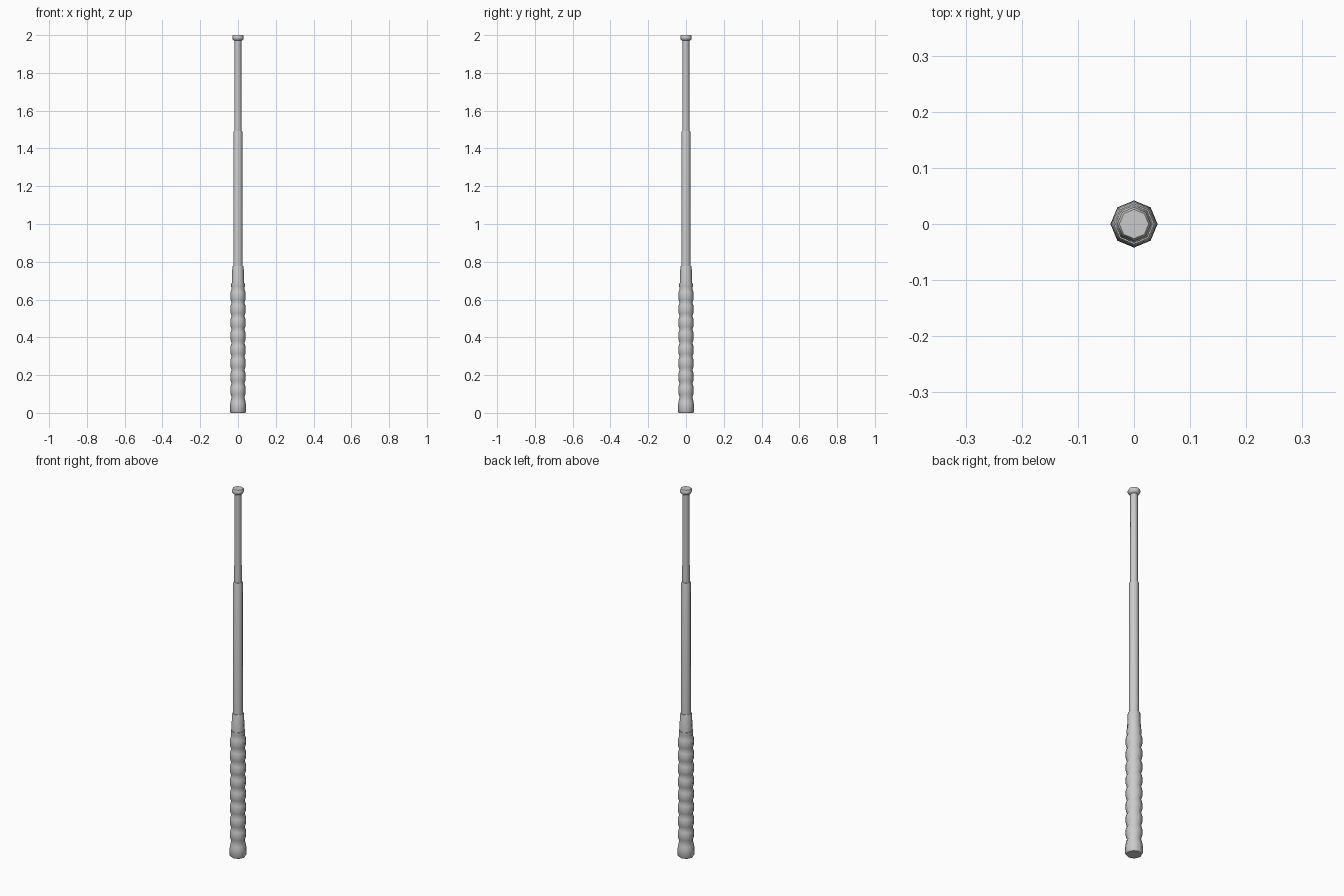
import bpy, bmesh, math

if "Cube" in bpy.data.objects:
    bpy.data.objects.remove(bpy.data.objects["Cube"])

SIDES = 8


def lathe(name, profile):
    """Turn a (radius, z) profile into a closed eight-sided solid."""
    bm = bmesh.new()
    rings = []
    for r, z in profile:
        rings.append([bm.verts.new((r * math.cos(i * math.tau / SIDES),
                                    r * math.sin(i * math.tau / SIDES), z))
                      for i in range(SIDES)])
    for a, b in zip(rings, rings[1:]):
        for i in range(SIDES):
            j = (i + 1) % SIDES
            bm.faces.new((a[i], a[j], b[j], b[i]))
    bm.faces.new(rings[0][::-1])
    bm.faces.new(rings[-1])
    mesh = bpy.data.meshes.new(name)
    bm.to_mesh(mesh)
    bm.free()
    obj = bpy.data.objects.new(name, mesh)
    bpy.context.collection.objects.link(obj)
    bpy.ops.object.select_all(action='DESELECT')
    obj.select_set(True)
    bpy.context.view_layer.objects.active = obj
    bpy.ops.object.shade_smooth_by_angle(angle=math.radians(50))
    return obj


# Ribbed grip: flared butt, eight rounded ribs, short lip
grip = [(0.038, 0.0), (0.042, 0.006), (0.042, 0.045), (0.039, 0.063)]
pitch = 0.0715
for k in range(8):
    z = 0.084 + k * pitch
    grip += [(0.034, z), (0.039, z + 0.015), (0.041, z + 0.036), (0.039, z + 0.057)]
grip += [(0.034, 0.656), (0.036, 0.668), (0.036, 0.685)]
lathe("grip", grip)

# Tapered collar above the grip
lathe("collar", [(0.034, 0.67), (0.033, 0.69), (0.030, 0.772), (0.028, 0.778)])

# Telescoping shaft sections
lathe("middle_shaft", [(0.025, 0.76), (0.024, 1.485), (0.022, 1.492)])
lathe("upper_shaft", [(0.019, 1.47), (0.018, 1.98)])

# Rounded tip
lathe("tip", [(0.020, 1.971), (0.027, 1.976), (0.030, 1.983),
              (0.030, 1.993), (0.026, 2.0)])
